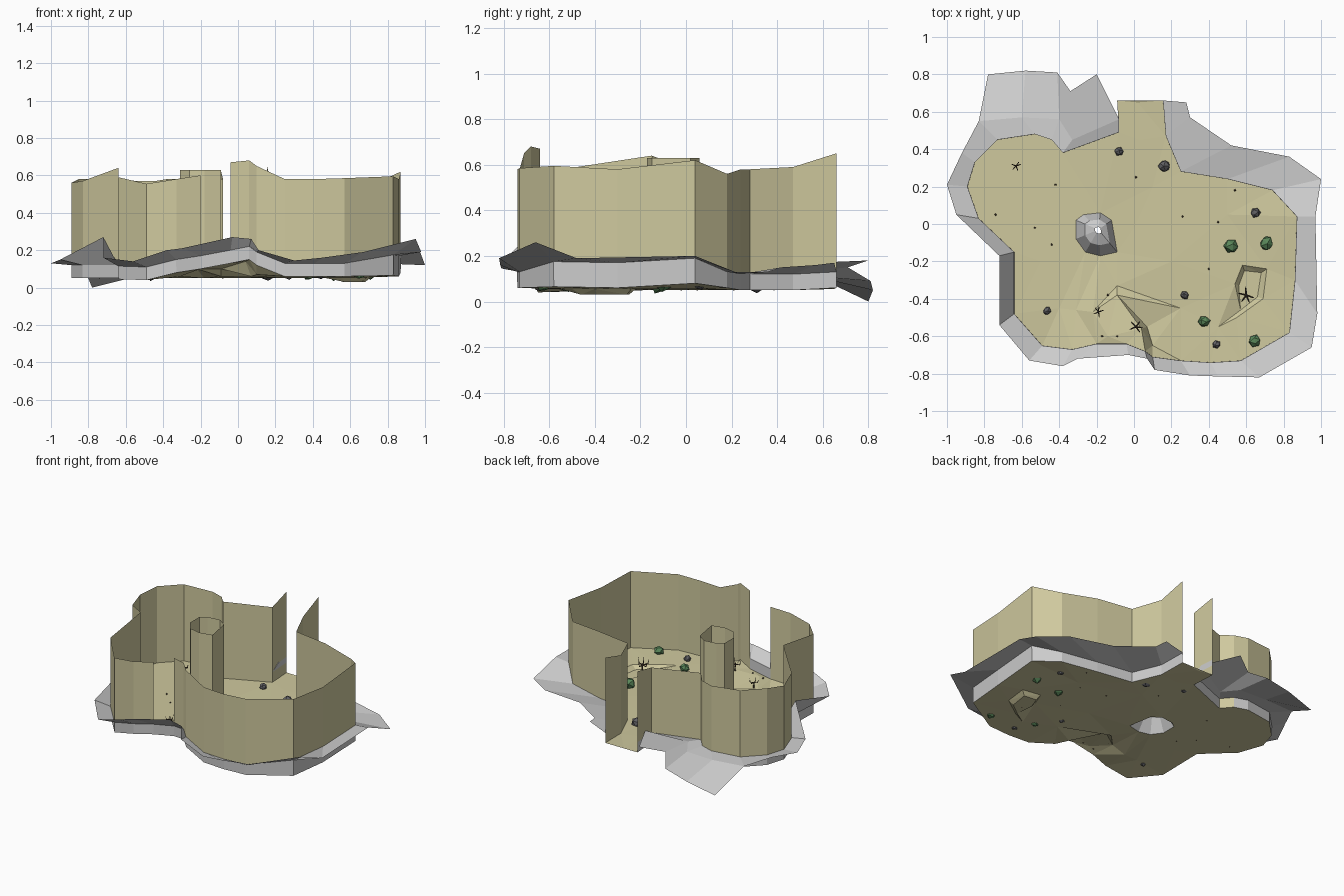
import bpy, math, random
from mathutils import Vector
from mathutils.bvhtree import BVHTree
from mathutils.geometry import delaunay_2d_cdt

if "Cube" in bpy.data.objects:
    bpy.data.objects.remove(bpy.data.objects["Cube"])

random.seed(4)


def material(name, rgb):
    m = bpy.data.materials.new(name)
    m.diffuse_color = (*rgb, 1)
    m.use_nodes = True
    m.node_tree.nodes["Principled BSDF"].inputs["Base Color"].default_value = m.diffuse_color
    return m


SAND = material("sand", (0.62, 0.58, 0.34))
STONE = material("dark_stone", (0.12, 0.12, 0.13))
LEAF = material("leaf", (0.10, 0.24, 0.10))
BARK = material("bark", (0.07, 0.05, 0.03))


def mesh(name, verts, faces, mat=None):
    me = bpy.data.meshes.new(name)
    me.from_pydata([tuple(v) for v in verts], [], faces)
    ob = bpy.data.objects.new(name, me)
    bpy.context.collection.objects.link(ob)
    if mat:
        me.materials.append(mat)
    return ob


def strip(name, rows, mat=None, closed=False):
    """Quad strips between successive rows of equal length."""
    n = len(rows[0])
    verts = [v for row in rows for v in row]
    faces = [(r * n + i, r * n + (i + 1) % n, (r + 1) * n + (i + 1) % n, (r + 1) * n + i)
             for r in range(len(rows) - 1) for i in range(n if closed else n - 1)]
    return mesh(name, verts, faces, mat)


# Arena outline from the back opening, anticlockwise: x, y, floor z, wall top z
RIM = [(-.09, .66, .06, .62), (-.08, .49, .06, .58), (-.38, .38, .05, .58), (-.44, .45, .05, .57),
       (-.53, .48, .05, .57), (-.73, .45, .05, .58), (-.85, .33, .05, .58), (-.89, .20, .05, .56),
       (-.83, .03, .05, .57), (-.64, -.15, .05, .64), (-.64, -.48, .045, .59), (-.49, -.65, .04, .555),
       (-.33, -.67, .08, .58), (-.20, -.64, .10, .60), (-.04, -.64, .13, .67), (.06, -.68, .15, .68),
       (.10, -.71, .12, .65), (.25, -.73, .06, .58), (.41, -.74, .06, .58), (.57, -.73, .06, .585),
       (.83, -.58, .065, .595), (.86, -.30, .06, .58), (.87, .04, .08, .62), (.74, .18, .06, .56),
       (.50, .24, .05, .58), (.25, .28, .05, .58), (.17, .47, .05, .59), (.155, .66, .06, .65)]
# Outer edge of the stone ledge, matching the outline point for point
LEDGE = [(-.09, .66, .17), (-.08, .56, .17), (-.33, .45, .12), (-.40, .56, .11), (-.60, .57, .11),
         (-.83, .55, .12), (-.92, .38, .14), (-1, .21, .13), (-.95, .05, .15), (-.72, -.17, .27),
         (-.72, -.54, .16), (-.56, -.73, .14), (-.38, -.76, .20), (-.30, -.72, .21), (-.03, -.70, .27),
         (.07, -.72, .26), (.11, -.78, .20), (.30, -.81, .145), (.45, -.815, .16), (.67, -.82, .19),
         (.95, -.66, .26), (.98, -.48, .19), (.97, .04, .20), (1, .24, .12), (.83, .36, .13),
         (.52, .42, .15), (.30, .57, .16), (.28, .65, .17)]
PILLAR = [(-.31, .02), (-.31, -.08), (-.26, -.15), (-.18, -.17), (-.09, -.15),
          (-.12, .02), (-.18, .06), (-.27, .05)]

low = [Vector(p[:3]) for p in RIM]
top = [Vector((p[0], p[1], p[3])) for p in RIM]

# Ground: triangulated outline with a hole, a bluff at the front and a low mound
bluff = [(-.31, -.46, .06), (-.09, -.33, .06), (.07, -.55, .06), (.10, -.65, .07),
         (-.22, -.47, .10), (-.09, -.38, .10), (.04, -.56, .14), (-.14, -.60, .12)]
mound = [(.55, -.50, .055), (.54, -.32, .055), (.58, -.22, .055), (.71, -.24, .055), (.69, -.40, .055),
         (.57, -.46, .03), (.56, -.33, .03), (.59, -.25, .03), (.68, -.26, .03), (.66, -.39, .03)]
spots = [(.2, -.2, .055), (.5, .05, .055), (.1, .2, .05), (-.55, .2, .05), (-.5, -.2, .05),
         (.45, -.55, .055), (0, -.02, .05), (.03, .45, .055), (-.4, -.45, .05), (.25, -.45, .05), (.02, .65, .055)]
hole = [Vector((x, y, .05)) for x, y in PILLAR]
pts = low + hole + [Vector(p) for p in bluff + mound + spots]
n, h = len(low), len(hole)
edges = [(n + i, n + (i + 1) % h) for i in range(h)]
co, _, tris, orig, _, _ = delaunay_2d_cdt([p.to_2d() for p in pts], edges, [list(range(n))], 1, 1e-5)
verts = [(c.x, c.y, pts[o[0]].z if o else .06) for c, o in zip(co, orig)]
is_hole = [bool(o) and n <= o[0] < n + h for o in orig]
faces = [tuple(t) for t in tris if not all(is_hole[i] for i in t)]
mesh("ground", verts, faces, SAND)
bvh = BVHTree.FromPolygons(verts, faces)


def ground(x, y):
    hit = bvh.ray_cast(Vector((x, y, 2)), Vector((0, 0, -1)))[0]
    return hit.z if hit else .06


# Tall boundary walls, open at the back and with a gap at the front
strip("left_wall", [low[:14], top[:14]], SAND)
strip("right_wall", [low[14:], top[14:]], SAND)

# Stone kerb and ledge around the foot of the walls
kerb = [Vector((p.x * 1.001, p.y * 1.001, p.z + .07 + .04 * (p.x > .8))) for p in low]
strip("stone_ledge", [low, kerb, LEDGE])
strip("back_ledge", [LEDGE[1:6], [(-.20, .80, .18), (-.34, .71, .15), (-.41, .81, .09),
                                  (-.58, .82, .05), (-.78, .80, 0)]])

# Hollow pillar with a boulder inside its foot
strip("pillar", [hole, [Vector((p.x, p.y, .63)) for p in hole]], SAND, True)
mid = Vector((-.19, -.03, 0))
shoulder = [mid + (p - mid) * .6 + Vector((0, 0, .11)) for p in hole]
peak = [mid + (p - mid) * .15 + Vector((0, 0, .16)) for p in hole]
boulder = strip("pillar_boulder", [hole, shoulder, peak], None, True)


def lump(name, x, y, r, mat, sub=1):
    bpy.ops.mesh.primitive_ico_sphere_add(subdivisions=sub, radius=r, location=(x, y, ground(x, y) + r * .5),
                                          rotation=(random.random(), random.random(), random.random() * 6))
    ob = bpy.context.object
    ob.name = name
    for v in ob.data.vertices:
        v.co *= random.uniform(.85, 1.1)
    ob.data.materials.append(mat)


# Scattered rocks, bushes and pebbles
for x, y, r in [(-.08, .39, .026), (.16, .31, .034), (.65, .06, .027), (.27, -.38, .024),
                (.44, -.645, .025), (-.465, -.465, .023)]:
    lump("rock", x, y, r, STONE)
for x, y, r in [(.52, -.12, .042), (.71, -.105, .04), (.375, -.52, .033), (.645, -.625, .033)]:
    lump("bush", x, y, r, LEAF)
for x, y in [(.01, .25), (-.42, .21), (.54, .18), (.26, .04), (.45, .01), (.4, -.24), (-.74, .05),
             (-.53, -.02), (-.44, -.11), (-.17, -.6), (-.09, -.6), (-.14, -.38)]:
    lump("pebble", x, y, .006, BARK)


def limb(a, b, r0, r1):
    d = b - a
    bpy.ops.mesh.primitive_cone_add(vertices=4, radius1=r0, radius2=r1, depth=d.length, location=(a + b) / 2)
    ob = bpy.context.object
    ob.rotation_euler = d.to_track_quat('Z', 'Y').to_euler()
    ob.name = "dead_tree_limb"
    ob.data.materials.append(BARK)


# Dead trees: a trunk with forked branches
for x, y, s in [(.6, -.38, .09), (.01, -.55, .075), (-.19, -.47, .06), (-.63, .31, .055)]:
    base = Vector((x, y, ground(x, y)))
    fork = base + Vector((0, 0, s * .6))
    limb(base, fork, s * .08, s * .06)
    for k in range(5):
        a = k * math.tau / 5 + random.uniform(-.4, .4)
        out = Vector((math.cos(a), math.sin(a), 0))
        elbow = fork + out * s * .4
        limb(fork, elbow, s * .06, s * .04)
        limb(elbow, elbow + out * s * .1 + Vector((0, 0, s * .4)), s * .04, s * .01)
